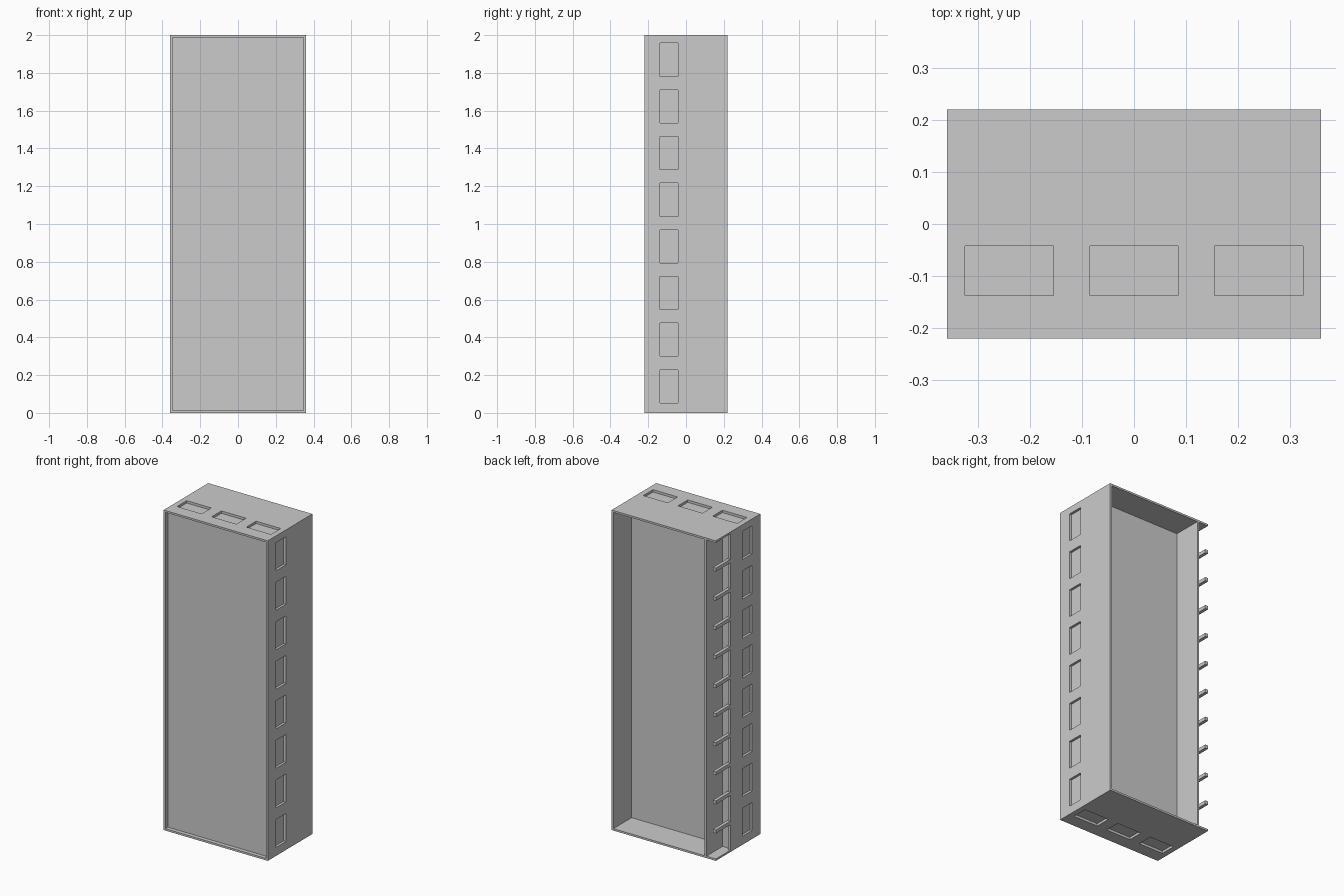
import bpy, bmesh
from mathutils import Vector, Matrix

if "Cube" in bpy.data.objects:
    bpy.data.objects.remove(bpy.data.objects["Cube"])

X, Y, H = 0.36, 0.22, 2.0   # half width, half depth, height
T = 0.012                   # shell wall thickness
D = 0.015                   # pocket depth
E = 0.05                    # cutter overshoot


def boxes_object(name, boxes):
    """One object from a list of (x0, x1, y0, y1, z0, z1) boxes."""
    bm = bmesh.new()
    for x0, x1, y0, y1, z0, z1 in boxes:
        c = Vector(((x0 + x1) / 2, (y0 + y1) / 2, (z0 + z1) / 2))
        s = Vector((x1 - x0, y1 - y0, z1 - z0))
        bmesh.ops.create_cube(bm, size=1, matrix=Matrix.Translation(c) @ Matrix.Diagonal(s).to_4x4())
    me = bpy.data.meshes.new(name)
    bm.to_mesh(me)
    bm.free()
    ob = bpy.data.objects.new(name, me)
    bpy.context.collection.objects.link(ob)
    return ob


body = boxes_object("cabinet_body", [(-X, X, -Y, Y, 0, H)])

# front recess, open back cavity, notch in the back left corner
cuts = [
    (-X + T, X - T, -Y - E, -Y + 0.025, T, H - T),
    (-0.283, X - T, 0.04, Y + E, T, H - T),
    (-X - E, -0.295, 0.06, Y + E, T, H - T),
]
# shallow pockets: eight on each side, three on top and bottom
PY0, PY1 = -0.138, -0.042
for i in range(8):
    z = 0.053 + i * 0.247
    cuts.append((X - D, X + E, PY0, PY1, z, z + 0.175))
    cuts.append((-X - E, -X + D, PY0, PY1, z, z + 0.175))
for cx in (-0.24, 0, 0.24):
    cuts.append((cx - 0.085, cx + 0.085, PY0, PY1, H - D, H + E))
    cuts.append((cx - 0.085, cx + 0.085, PY0, PY1, -E, D))

cutter = boxes_object("recess_cutter", cuts)
cutter.hide_render = True
mod = body.modifiers.new("recesses", 'BOOLEAN')
mod.operation = 'DIFFERENCE'
mod.solver = 'EXACT'
mod.object = cutter
bpy.context.view_layer.objects.active = body
bpy.ops.object.modifier_apply(modifier=mod.name)
bpy.data.objects.remove(cutter)

# thin outer lip along the notch
boxes_object("notch_lip", [(-X, -X + 0.015, 0.06, 0.077, T, H - T)])

# comb of ten bars reaching to the back
boxes_object("comb_bars", [
    (-X, -X + 0.02, 0.06, Y, H * k / 11 - 0.011, H * k / 11 + 0.011)
    for k in range(1, 11)])
